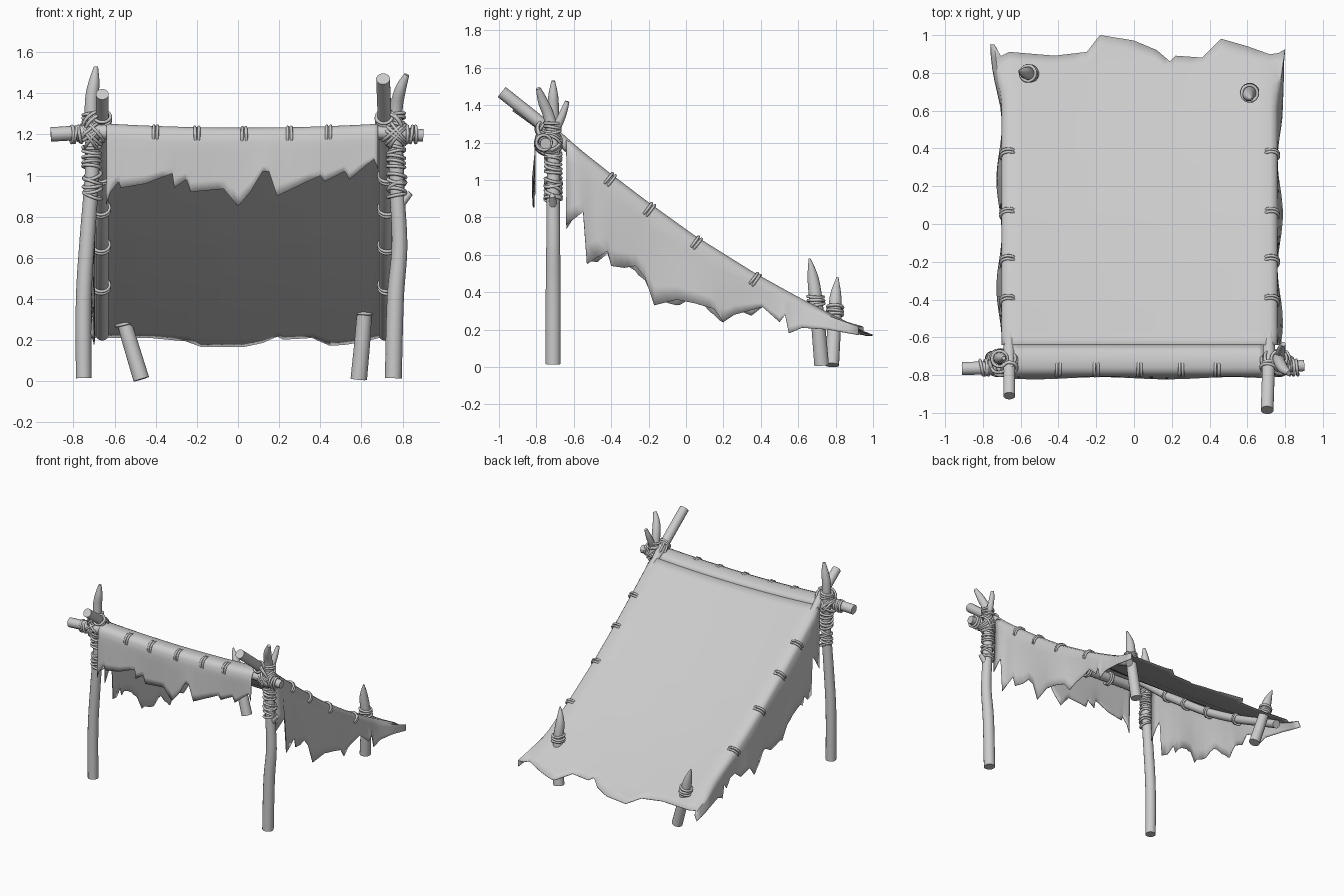
import bpy, math, random
from mathutils import Vector

if "Cube" in bpy.data.objects:
    bpy.data.objects.remove(bpy.data.objects["Cube"])
random.seed(4)
CX = 0.03  # middle line of the canopy


def lerp_table(tab, v):
    if v <= tab[0][0]:
        return tab[0][1]
    for (a, p), (b, q) in zip(tab, tab[1:]):
        if v <= b:
            return p + (q - p) * (v - a) / (b - a)
    return tab[-1][1]


def make(name, verts, faces, angle=40):
    me = bpy.data.meshes.new(name)
    me.from_pydata([tuple(v) for v in verts], [], faces)
    me.update()
    for p in me.polygons:
        p.use_smooth = True
    me.set_sharp_from_angle(angle=math.radians(angle))
    ob = bpy.data.objects.new(name, me)
    bpy.context.collection.objects.link(ob)
    return ob


def branch(name, pts, sides=14, sub=5):
    """Smooth tapering limb through points (x, y, z, radius)."""
    P = [Vector(p) for p in pts]
    path = []
    for i in range(len(P) - 1):
        p0, p1, p2, p3 = P[max(i - 1, 0)], P[i], P[i + 1], P[min(i + 2, len(P) - 1)]
        for k in range(sub):
            t = k / sub
            path.append(0.5 * (2 * p1 + (p2 - p0) * t + (2 * p0 - 5 * p1 + 4 * p2 - p3) * t * t
                               + (3 * p1 - p0 - 3 * p2 + p3) * t ** 3))
    path.append(P[-1])
    ref = Vector((0, 1, 0)) if abs((P[-1] - P[0])[1]) < 0.5 else Vector((1, 0, 0))
    verts, faces = [], []
    for i, p in enumerate(path):
        d = (path[min(i + 1, len(path) - 1)] - path[max(i - 1, 0)]).to_3d().normalized()
        u = d.cross(ref).normalized()
        w = d.cross(u)
        for s in range(sides):
            a = 2 * math.pi * s / sides
            verts.append(p.to_3d() + (u * math.cos(a) + w * math.sin(a)) * max(p[3], 0.004))
    n = sides
    for i in range(len(path) - 1):
        for s in range(n):
            t = (s + 1) % n
            faces.append((i * n + s, i * n + t, i * n + n + t, i * n + n + s))
    faces.append(tuple(reversed(range(n))))
    faces.append(tuple(range(len(verts) - n, len(verts))))
    return make(name, verts, faces)


def lashing(name, groups, cord=0.0085):
    """Groups of cord loops: (centre, axis, radius, count, spacing, tilt)."""
    verts, faces = [], []
    N, M = 24, 7
    for c, ax, rad, count, gap, tilt in groups:
        ax = Vector(ax).normalized()
        for k in range(count):
            o = Vector(c) + ax * gap * (k - (count - 1) / 2)
            d = (ax + Vector([random.uniform(-tilt, tilt) for _ in range(3)])).normalized()
            u = d.orthogonal().normalized()
            w = d.cross(u)
            base = len(verts)
            for i in range(N):
                a = 2 * math.pi * i / N
                r = u * math.cos(a) + w * math.sin(a)
                for j in range(M):
                    b = 2 * math.pi * j / M
                    verts.append(o + r * (rad + cord * math.cos(b)) + d * cord * math.sin(b))
            for i in range(N):
                for j in range(M):
                    i2, j2 = (i + 1) % N, (j + 1) % M
                    faces.append((base + i * M + j, base + i2 * M + j,
                                  base + i2 * M + j2, base + i * M + j2))
    return make(name, verts, faces, 80)


def cloth(name, rows):
    n = len(rows[0])
    faces = [(i * n + j, i * n + j + 1, i * n + n + j + 1, i * n + n + j)
             for i in range(len(rows) - 1) for j in range(n - 1)]
    ob = make(name, [v for r in rows for v in r], faces, 60)
    m = ob.modifiers.new("thickness", 'SOLIDIFY')
    m.thickness, m.offset = 0.005, 0
    return ob


# front posts, fork and knot stub
branch("left_post", [(-.75, -.71, .015, .038), (-.75, -.71, .4, .038), (-.732, -.71, .7, .037),
                     (-.71, -.71, 1, .035), (-.71, -.71, 1.2, .034), (-.712, -.71, 1.36, .032),
                     (-.7, -.71, 1.45, .027), (-.69, -.71, 1.53, .01)])
branch("right_post", [(.755, -.71, .015, .041), (.765, -.71, .4, .041), (.785, -.71, .65, .038),
                      (.775, -.71, .9, .036), (.765, -.71, 1.2, .035), (.77, -.73, 1.33, .031),
                      (.79, -.765, 1.42, .027), (.82, -.79, 1.49, .013)])
branch("right_post_fork", [(.77, -.71, 1.24, .025), (.78, -.66, 1.35, .021), (.79, -.635, 1.42, .012)])
branch("right_post_stub", [(.78, -.71, .85, .024), (.81, -.712, .885, .02), (.838, -.715, .915, .014)])

# cross bar
branch("cross_bar", [(-.91, -.765, 1.2, .035), (-.6, -.76, 1.21, .036), (0, -.76, 1.185, .034),
                     (.6, -.76, 1.21, .034), (.9, -.75, 1.195, .03)])

# sloping side rails
RAIL = [(-.62, 1.17), (-.42, 1.0), (-.21, .84), (.04, .66), (.36, .462), (.6, .332), (.8, .225)]
branch("left_rail", [(-.66, -.91, 1.395, .032), (-.66, -.76, 1.285, .032)]
       + [(-.66, y, z, .031) for y, z in RAIL])
branch("right_rail", [(.705, -.985, 1.47, .034), (.712, -.76, 1.29, .034)]
       + [(.715, y, z, .031) for y, z in RAIL])

# pointed rear stakes
branch("left_stake", [(-.47, .78, .01, .039), (-.545, .795, .26, .036), (-.575, .8, .38, .031),
                      (-.61, .81, .48, .005)])
branch("right_stake", [(.587, .725, .01, .04), (.612, .7, .3, .037), (.607, .68, .47, .031),
                       (.62, .66, .58, .005)])

# canopy: slope with ragged side flaps
SLOPE = [(-.76, 1.25), (-.64, 1.22), (-.42, 1.045), (-.21, .885), (.04, .705), (.36, .505),
         (.6, .372), (.8, .27), (.96, .19)]
BACK = [(-.74, .95), (-.7, .88), (-.66, .91), (-.42, .89), (-.25, .91), (-.18, 1), (0, .97), (.12, .92),
        (.19, .86), (.22, .89), (.36, .88), (.46, .98), (.6, .94), (.74, .89), (.81, .93)]
FLAP = [(-.64, .76), (-.55, .83), (-.53, .55), (-.42, .62), (-.4, .54), (-.33, .53), (-.27, .54), (-.22, .48),
        (-.17, .33), (-.05, .36), (.05, .34), (.15, .31), (.2, .24), (.26, .28), (.41, .32), (.5, .24),
        (.53, .28), (.55, .18), (.62, .21), (.75, .2), (.9, .17)]


def sag(x):
    return 0.022 * max(0, 1 - ((x - CX) / 0.7) ** 2)


ys = sorted({p[0] for p in FLAP} | {round(-.64 + .055 * i, 3) for i in range(29)})
xs = sorted({p[0] for p in BACK[2:-2]} | {round(-.66 + .069 * i, 3) for i in range(21)})
T = [0, .2, .4, .6, .8, 1]
rows = []
for y in ys:
    flare = max(0, y - .65) * .16

    def spot(x, drop=0, z=None):
        yy = y
        if y > .6:
            yy = .6 + (y - .6) / .3 * (lerp_table(BACK, x) - .6)
        s = lerp_table(SLOPE, yy)
        return (x, yy, s - drop - sag(x) if z is None else z)

    def flap(side):
        low = lerp_table(FLAP, y)
        if side < 0 and y < .5:
            low += .03 * math.sin(31 * y)
        top = lerp_table(SLOPE, y) - .035 * min(1, (.95 - y) * 3)
        low = min(low, top - .005)
        return [spot(CX + side * (.728 + flare + t * (.014 + .014 * math.sin(11 * y + side))),
                     z=top + (low - top) * t) for t in T]
    edge = .014 + flare
    rows.append(flap(-1)[::-1] + [spot(CX - .708 - edge * .5, .012)] + [spot(x) for x in xs]
                + [spot(CX + .708 + edge * .5, .012)] + flap(1))
cloth("canopy", rows)

# front flap folded over the cross bar
TEETH = [(-.64, .86), (-.62, .92), (-.58, .97), (-.57, .94), (-.45, .96), (-.32, 1.01), (-.31, .94), (-.25, .98),
         (-.23, .92), (-.07, .935), (0, .85), (.06, .92), (.12, 1.02), (.15, 1.02), (.19, .9), (.4, 1.0),
         (.42, .97), (.52, 1.02), (.54, .98), (.66, 1.08), (.68, 1.03)]
FOLD = [(-.64, 1.22), (-.68, 1.243), (-.72, 1.252), (-.76, 1.252), (-.785, 1.243), (-.8, 1.22), (-.806, 1.18)]
fx = sorted({p[0] for p in TEETH} | {round(-.64 + .055 * i, 3) for i in range(24)})
rows = [[(x, y, z - sag(x)) for x in fx] for y, z in FOLD]
for t in T[1:]:
    rows.append([(x, -.806 - t * (.008 + .006 * math.sin(9 * x)),
                  1.18 - sag(x) + (lerp_table(TEETH, x) - 1.18 + sag(x)) * t) for x in fx])
cloth("front_flap", rows)

# paired cord ties along the bar and rails
lashing("bar_ties", [((x, -.76, 1.21 - sag(x)), (1, 0, 0), .045, 2, .018, .04)
                     for x in (-.4, -.2, .03, .25, .44)], .008)
for name, x in (("left_rail_ties", -.665), ("right_rail_ties", .725)):
    lashing(name, [((x, y, lerp_table(RAIL, y) + .004), (0, .8, -.6), .041, 2, .019, .04)
                   for y in (-.41, -.2, .05, .365)], .008)

# corner lashings on posts, bar and rails
for name, s, px, rx in (("left_corner_lashing", -1, -.712, -.66), ("right_corner_lashing", 1, .768, .712)):
    lashing(name, [((px, -.71, 1.09), (0, 0, 1), .042, 5, .024, .2),
                   ((px + .004, -.71, .95), (0, 0, 1), .044, 5, .024, .3),
                   ((px, -.713, 1.28), (0, 0, 1), .041, 3, .022, .25),
                   ((px + s * .075, -.76, 1.2), (1, 0, 0), .04, 3, .02, .2),
                   ((px, -.735, 1.2), (1, 0, 1), .066, 3, .019, .15),
                   ((px, -.735, 1.2), (-1, 0, 1), .066, 3, .019, .15),
                   ((rx, -.755, 1.28), (0, .8, -.6), .04, 2, .02, .2),
                   (((px + rx) / 2, -.74, 1.25), (s * .5, .6, .6), .07, 2, .02, .15)])

# stake lashings on top of the canopy
lashing("left_stake_lashing", [((-.556, .797, .3), (-.25, .03, 1), .041, 3, .021, .15)])
lashing("right_stake_lashing", [((.612, .695, .355), (0, -.1, 1), .042, 3, .021, .15)])
